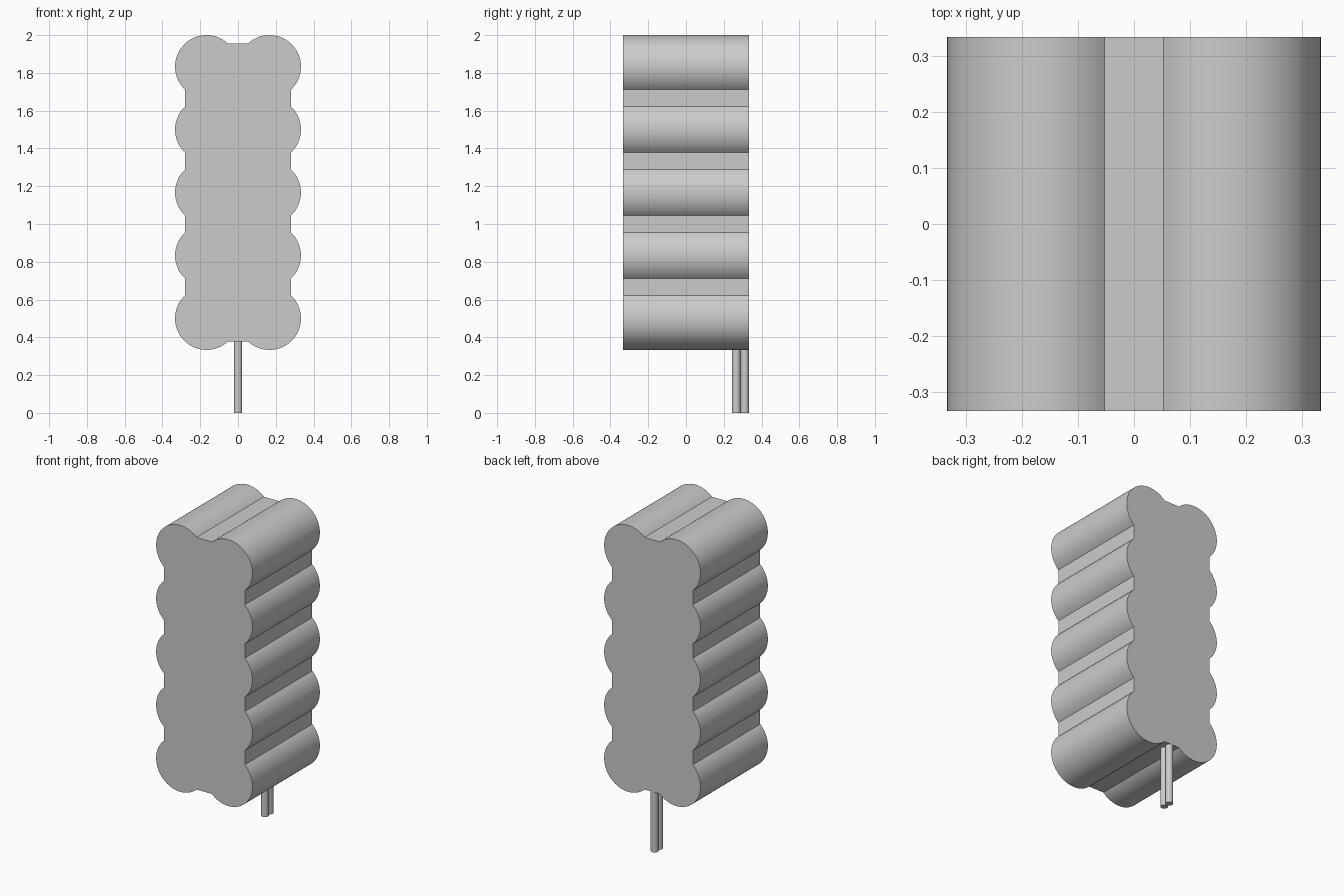
import bpy
import bmesh
from math import cos, sin, radians

cube = bpy.data.objects.get("Cube")
if cube:
    bpy.data.objects.remove(cube, do_unlink=True)

R = 1 / 6            # cell radius
ROWS = 5             # cells per column
DEPTH = 2 / 3        # pack length along y
BASE = 0.5           # height of the lowest cell axis
WIRE_R = R * 2 / 15

grey = bpy.data.materials.new("light grey")
grey.use_nodes = True
grey.diffuse_color = (0.6, 0.6, 0.6, 1)
grey.node_tree.nodes["Principled BSDF"].inputs["Base Color"].default_value = grey.diffuse_color


def arc(cx, cz, start, end):
    """Points on a circle in the xz plane, angles in degrees."""
    steps = round((end - start) / 4)
    angles = [radians(start + (end - start) * i / steps) for i in range(steps + 1)]
    return [(cx + R * cos(a), cz + R * sin(a)) for a in angles]


def finish(name, bm):
    bmesh.ops.recalc_face_normals(bm, faces=bm.faces)
    mesh = bpy.data.meshes.new(name)
    bm.to_mesh(mesh)
    bm.free()
    mesh.materials.append(grey)
    obj = bpy.data.objects.new(name, mesh)
    bpy.context.collection.objects.link(obj)
    bpy.ops.object.select_all(action='DESELECT')
    obj.select_set(True)
    bpy.context.view_layer.objects.active = obj
    bpy.ops.object.shade_smooth_by_angle(angle=radians(30))
    return obj


# Wrapped cell pack: scalloped outline, one arc per cell, extruded along y
right_side = []
for row in range(ROWS):
    start = -133 if row == 0 else -47
    end = 133 if row == ROWS - 1 else 47
    right_side += arc(R, BASE + row * 2 * R, start, end)
outline = right_side + [(-x, z) for x, z in reversed(right_side)]

bm = bmesh.new()
front = bm.faces.new([bm.verts.new((x, -DEPTH / 2, z)) for x, z in outline])
extruded = bmesh.ops.extrude_face_region(bm, geom=[front], use_keep_orig=True)
moved = [v for v in extruded["geom"] if isinstance(v, bmesh.types.BMVert)]
bmesh.ops.translate(bm, verts=moved, vec=(0, DEPTH, 0))
finish("battery_pack", bm)

# Two lead wires hanging below the back edge
wire_top = BASE - R * sin(radians(47))
for name, offset in (("back_wire", 1), ("front_wire", 3)):
    bm = bmesh.new()
    bmesh.ops.create_cone(bm, cap_ends=True, segments=32, radius1=WIRE_R,
                          radius2=WIRE_R, depth=wire_top)
    wire = finish(name, bm)
    wire.location = (0, DEPTH / 2 - offset * WIRE_R, wire_top / 2)
